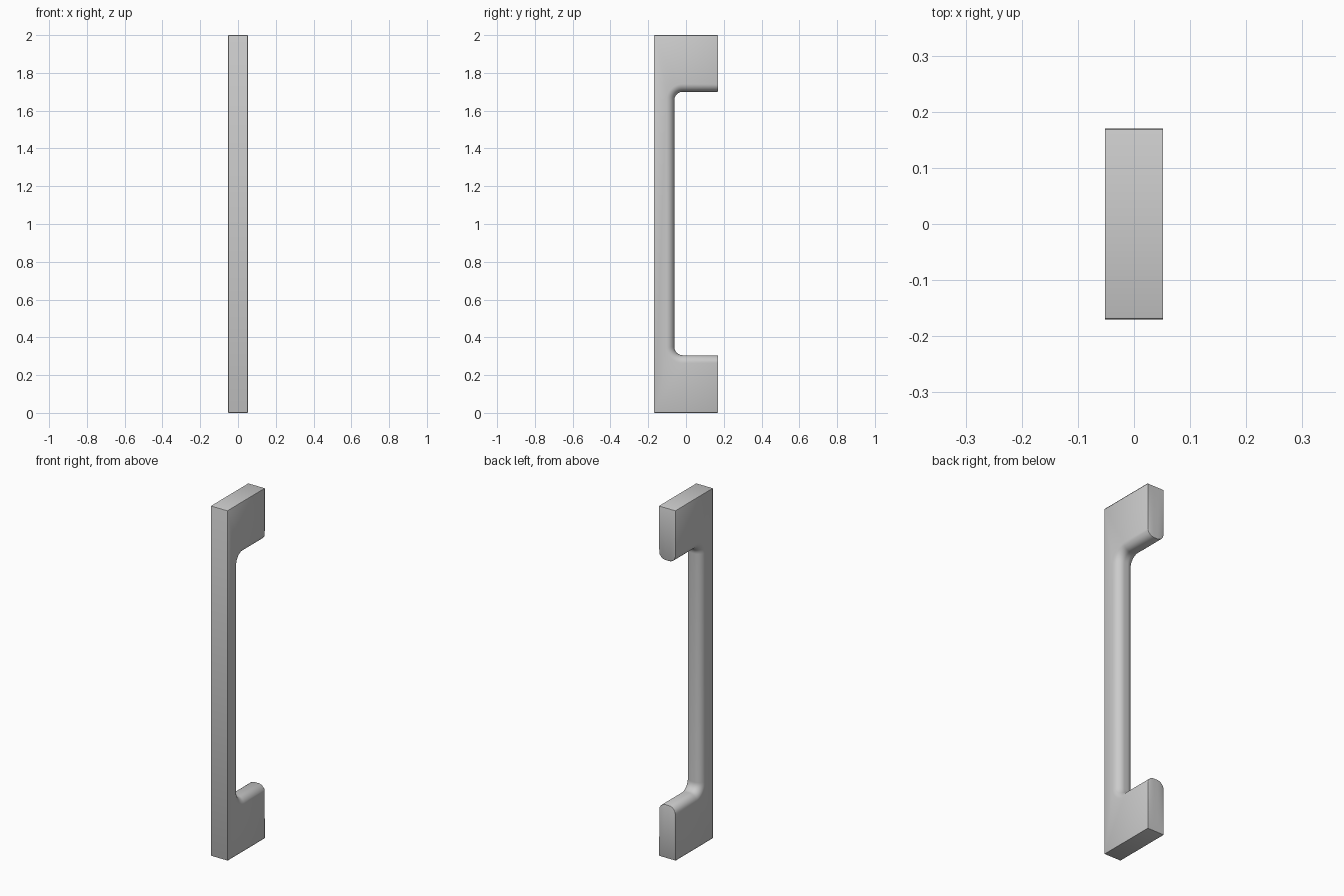
import bpy, bmesh
from math import sin, cos, pi, radians

if "Cube" in bpy.data.objects:
    bpy.data.objects.remove(bpy.data.objects["Cube"])

HALF_W, HALF_D, HEIGHT = 0.052, 0.17, 2.0   # overall size
BAR_BACK = -0.062                           # back of the grip bar
LEG_LOW, LEG_HIGH = 0.305, 1.70             # inner faces of the two legs
FILLET = 0.045                              # inner corner radius
ROUND = 0.042                               # rounding of the grip's inner edges
SEG, CORNER = 10, 10


def profile(x, d):
    """C-shaped side outline at x, with its inner edge pushed d into the material."""
    cy = BAR_BACK + FILLET
    rad = FILLET + d
    pts = [(HALF_D, 0), (-HALF_D, 0), (-HALF_D, HEIGHT), (HALF_D, HEIGHT),
           (HALF_D, LEG_HIGH + d)]
    arc = [(i / CORNER) * pi / 2 for i in range(CORNER + 1)]
    pts += [(cy - rad * sin(a), LEG_HIGH - FILLET + rad * cos(a)) for a in arc]
    pts += [(cy - rad * cos(a), LEG_LOW + FILLET - rad * sin(a)) for a in arc]
    pts.append((HALF_D, LEG_LOW - d))
    return [(x, y, z) for y, z in pts]


# Layers across the width follow a quarter round on each side
half = []
for i in range(SEG + 1):
    t = i / SEG * pi / 2
    half.append((HALF_W - ROUND + ROUND * sin(t), ROUND * (1 - cos(t))))
layers = [(-x, d) for x, d in reversed(half)] + half

bm = bmesh.new()
rings = [[bm.verts.new(p) for p in profile(x, d)] for x, d in layers]
n = len(rings[0])
for a, b in zip(rings, rings[1:]):
    for i in range(n):
        j = (i + 1) % n
        bm.faces.new((a[i], a[j], b[j], b[i]))
bm.faces.new(rings[0])
bm.faces.new(rings[-1])

# Merge the flat strips on the outer faces and leg ends
bmesh.ops.dissolve_limit(bm, angle_limit=radians(1), verts=bm.verts[:], edges=bm.edges[:])
bmesh.ops.recalc_face_normals(bm, faces=bm.faces[:])

mesh = bpy.data.meshes.new("pull_handle")
bm.to_mesh(mesh)
bm.free()
handle = bpy.data.objects.new("pull_handle", mesh)
bpy.context.collection.objects.link(handle)

# Fine rounding on the hard outer edges
bevel = handle.modifiers.new("edge_round", 'BEVEL')
bevel.width = 0.004
bevel.segments = 2
bevel.limit_method = 'ANGLE'
bevel.angle_limit = radians(60)
bevel.use_clamp_overlap = False

bpy.context.view_layer.objects.active = handle
handle.select_set(True)
bpy.ops.object.modifier_apply(modifier=bevel.name)
bpy.ops.object.shade_smooth_by_angle(angle=radians(30))
